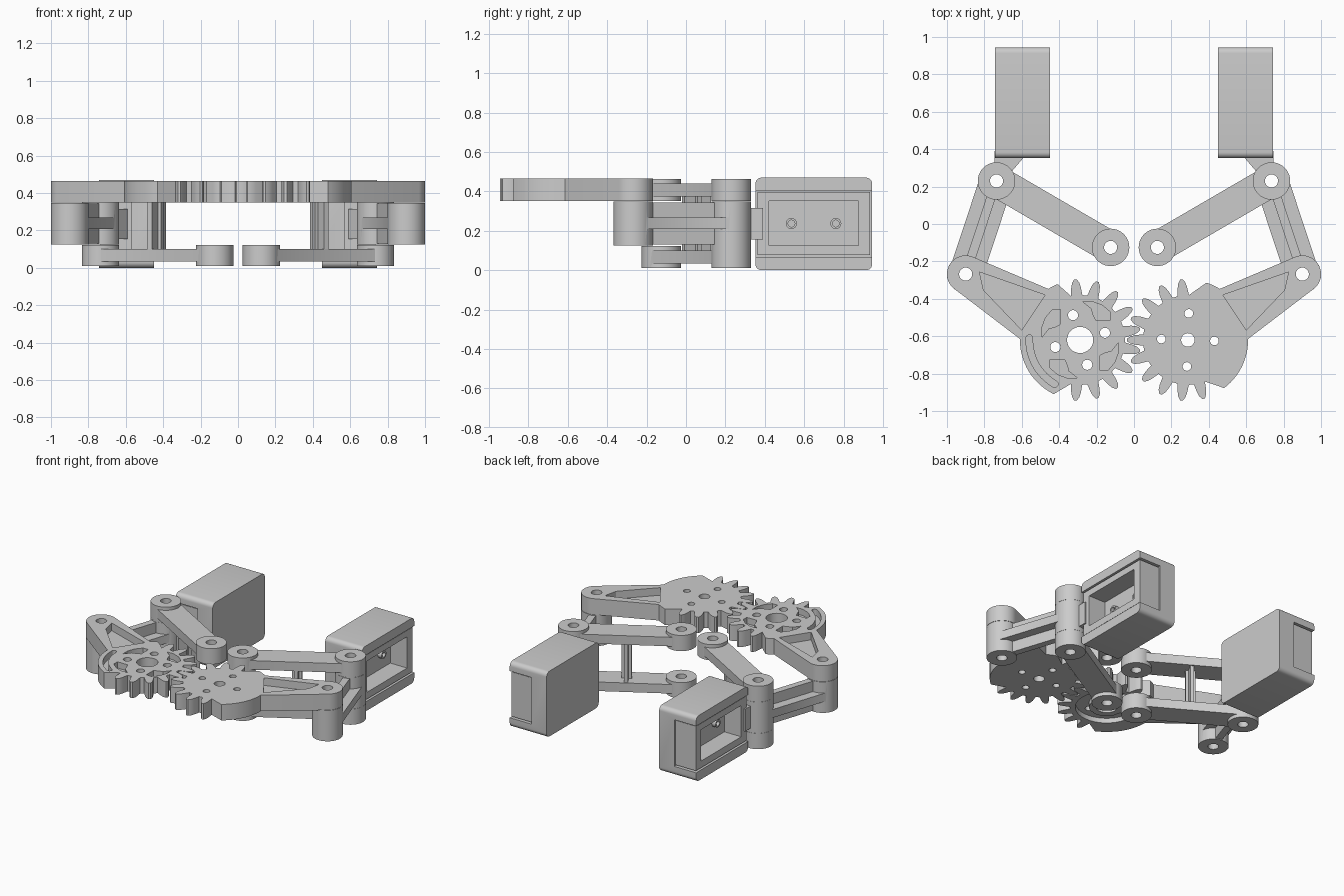
import bpy, bmesh
from math import cos, sin, radians, hypot

if "Cube" in bpy.data.objects:
    bpy.data.objects.remove(bpy.data.objects["Cube"])


def prism(name, pts, lo, hi, s=1, axis='Z'):
    """Extrude a profile along z (points are x, y) or along x (points are y, z); s=-1 mirrors x."""
    bm = bmesh.new()

    def place(p, h):
        return (s * p[0], p[1], h) if axis == 'Z' else (s * h, p[0], p[1])
    a = [bm.verts.new(place(p, lo)) for p in pts]
    b = [bm.verts.new(place(p, hi)) for p in pts]
    bm.faces.new(a)
    bm.faces.new(b)
    n = len(pts)
    for i in range(n):
        bm.faces.new((a[i], a[(i + 1) % n], b[(i + 1) % n], b[i]))
    bmesh.ops.recalc_face_normals(bm, faces=bm.faces)
    me = bpy.data.meshes.new(name)
    bm.to_mesh(me)
    bm.free()
    ob = bpy.data.objects.new(name, me)
    bpy.context.collection.objects.link(ob)
    return ob


def polar(c, r, deg):
    return (c[0] + r * cos(radians(deg)), c[1] + r * sin(radians(deg)))


def arc(c, r, a0, a1, n=12):
    return [polar(c, r, a0 + (a1 - a0) * i / n) for i in range(n + 1)]


def circle(c, r, n=40):
    return arc(c, r, 0, 360, n)[:-1]


def rect(x0, x1, y0, y1):
    return [(x0, y0), (x1, y0), (x1, y1), (x0, y1)]


def strip(p, q, half):
    """Rectangle of given half width running from p to q."""
    d = hypot(q[0] - p[0], q[1] - p[1])
    nx, ny = -(q[1] - p[1]) / d * half, (q[0] - p[0]) / d * half
    return [(p[0] + nx, p[1] + ny), (p[0] - nx, p[1] - ny),
            (q[0] - nx, q[1] - ny), (q[0] + nx, q[1] + ny)]


def combine(ob, others, op):
    bpy.context.view_layer.objects.active = ob
    for o in others:
        m = ob.modifiers.new("bool", 'BOOLEAN')
        m.operation, m.solver, m.object = op, 'EXACT', o
        bpy.ops.object.modifier_apply(modifier=m.name)
        bpy.data.objects.remove(o)
    return ob


# Pivot positions, given for the +x side
GEAR, ELBOW, KNUCKLE, BASE = (0.288, -0.62), (0.9, -0.268), (0.735, 0.23), (0.125, -0.125)
PIN = 0.035


def gear_arm(name, s, teeth, body):
    """Sector gear with an arm; angles are measured from the meshing side."""
    c, e = (-GEAR[0], GEAR[1]), (-ELBOW[0], ELBOW[1])
    pts = []
    for a in teeth:
        for da, r in ((-7.3, .24), (-5.2, .282), (-3.6, .307), (-1.3, .325),
                      (1.3, .325), (3.6, .307), (5.2, .282), (7.3, .24)):
            pts.append(polar(c, r, a + da))
    pts += arc(c, .322, body[0], 122, 4) + arc(e, .1, 68, 228, 20)
    pts += arc(c, .322, 179, body[1], 14)
    return prism(name, pts, .35, .465, -s), c, e


def hole(c, r, s, z0=-.1, z1=.6, n=32):
    return prism("cutter", circle(c, r, n), z0, z1, s)


ARM_POCKET = [(-.826, -.257), (-.475, -.38), (-.6, -.567), (-.805, -.353)]

# Driving gear on the left, with pockets and a recess underneath
g, c, e = gear_arm("drive_gear_arm", -1, [-94.5 + 21 * i for i in range(10)], (112, 244))
cuts = [hole(c, .07, 1), hole(e, PIN, 1), prism("cutter", ARM_POCKET, .41, .6)]
lobe = ((86, .205), (72, .215), (57, .22), (42, .22), (33, .195), (52, .135), (62, .15), (70, .178))
for k in range(4):
    cuts.append(hole(polar(c, .138, 16 + 90 * k), .027, 1))
    cuts.append(prism("cutter", [polar(c, r, a + 90 * k) for a, r in lobe], .42, .6))
cuts.append(prism("cutter", arc(c, .29, 178, 240) + arc(polar(c, .272, 240), .018, 240, 420, 8)[1:-1]
                  + arc(c, .254, 240, 178) + arc(polar(c, .272, 178), .018, 358, 538, 8)[1:-1] [::1],
                  .42, .6))
combine(g, cuts, 'DIFFERENCE')
recess = combine(hole(c, .205, 1, .3, .385, 48), [hole(c, .115, 1, .2, .5)], 'DIFFERENCE')
combine(g, [recess], 'DIFFERENCE')

# Driven gear on the right
g, c, e = gear_arm("driven_gear_arm", 1, [-105 + 21 * i for i in range(10)], (108, 233))
cuts = [hole(c, .036, -1), hole(e, PIN, -1), prism("cutter", ARM_POCKET, .41, .6, -1)]
cuts += [hole(polar(c, .142, 2 + 90 * k + 90), .023, -1) for k in range(4)]
combine(g, cuts, 'DIFFERENCE')

for s, side in ((-1, "left"), (1, "right")):
    # Upper and lower swing bars with raised round ends
    for level, z in (("lower", .01), ("upper", .35)):
        bar = prism(f"{side}_{level}_bar", strip(BASE, KNUCKLE, .085), z + .025, z + .09, s)
        combine(bar, [prism("boss", circle(p, .1), z, z + .113, s) for p in (BASE, KNUCKLE)], 'UNION')
        combine(bar, [hole(p, PIN, s) for p in (BASE, KNUCKLE)], 'DIFFERENCE')

    # Strut joining the two bars, cross-shaped in section
    prism(f"{side}_strut_plate", strip((.472, -.015), (.395, .12), .013), .095, .38, s)
    prism(f"{side}_strut_rib", strip((.405, .037), (.462, .07), .012), .095, .38, s)

    # Finger link: two barrels joined by a flat web and an upright rib
    link = prism(f"{side}_finger_link", circle(ELBOW, .1), .125, .348, s)
    combine(link, [prism("barrel", circle(KNUCKLE, .1), .124, .349, s),
                   prism("web", strip(ELBOW, KNUCKLE, .09), .208, .268, s),
                   prism("rib", strip(ELBOW, KNUCKLE, .024), .13, .343, s),
                   prism("neck", [(.68, .25), (.79, .25), (.745, .31), (.745, .39), (.59, .39), (.59, .355)],
                         .155, .315, s)], 'UNION')
    combine(link, [hole(p, PIN, s) for p in (ELBOW, KNUCKLE)], 'DIFFERENCE')

    # Finger pad sleeve: rounded block with a slot on the outer side
    y0, y1, z0, z1, r = .352, .945, 0, .47, .032
    prof = (arc((y1 - r, z1 - r), r, 0, 90, 6) + arc((y0 + r, z1 - r), r, 90, 180, 6)
            + arc((y0 + r, z0 + r), r, 180, 270, 6) + arc((y1 - r, z0 + r), r, 270, 360, 6))
    pad = prism(f"{side}_finger_pad", prof, .448, .742, s, 'X')
    combine(pad, [prism("cutter", rect(.2, 1.1, .068, .404), .57, .9, s, 'X')], 'DIFFERENCE')

    # Pad holder inside the slot, with window and screw bosses
    holder = prism(f"{side}_pad_holder", rect(.362, .934, .076, .396), .56, .734, s, 'X')
    combine(holder, [prism("cutter", rect(.42, .875, .125, .35), .6, .9, s, 'X')], 'DIFFERENCE')
    for i, y in enumerate((.535, .76)):
        b = prism(f"{side}_screw_boss_{i + 1}", circle((y, .237), .028, 24), .59, .63, s, 'X')
        combine(b, [prism("cutter", circle((y, .237), .017, 24), .605, .7, s, 'X')], 'DIFFERENCE')

# Smooth round faces, keep edges crisp
for ob in bpy.context.scene.objects:
    ob.select_set(True)
bpy.ops.object.shade_smooth_by_angle()
